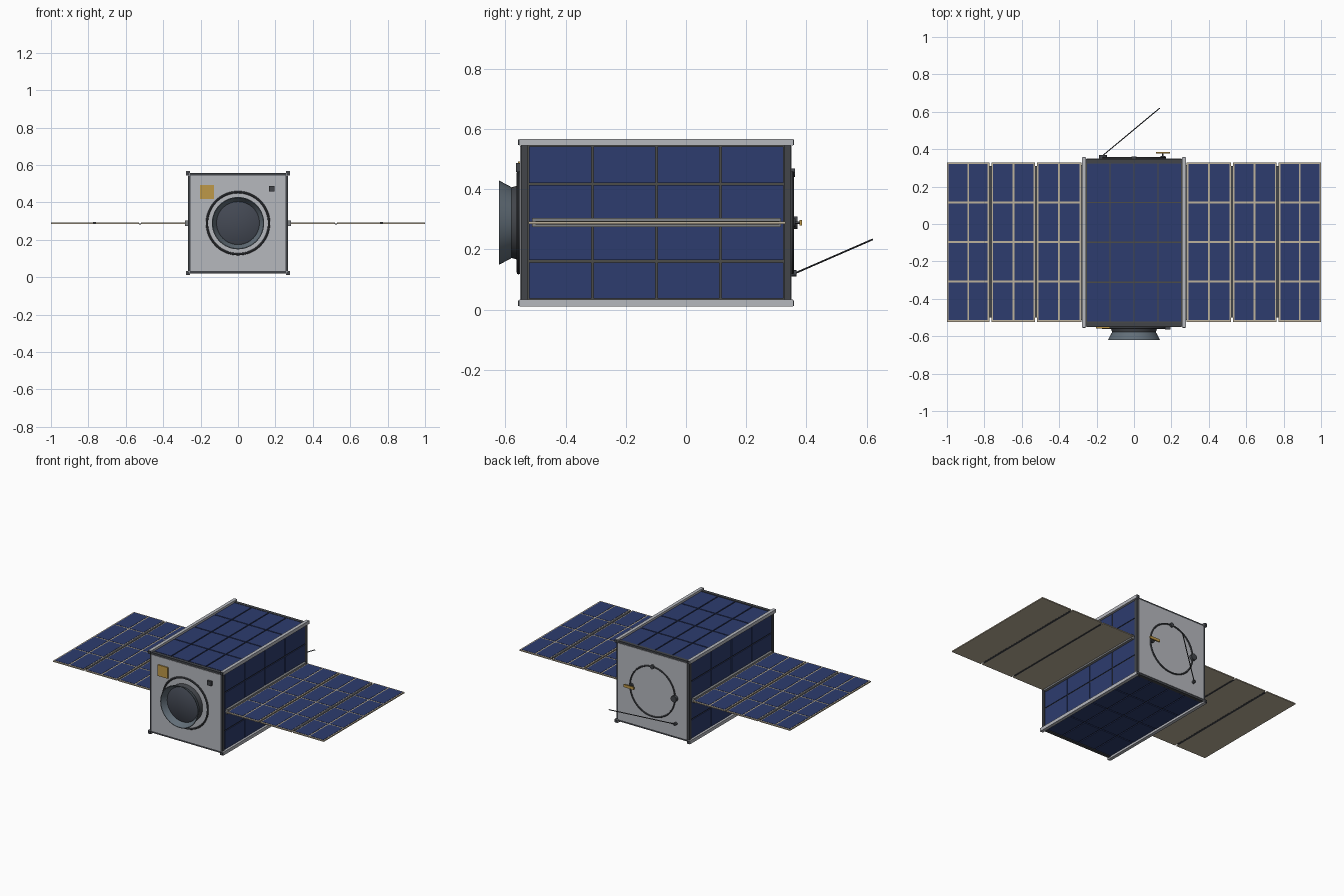
import bpy, bmesh, math
from mathutils import Matrix, Vector

if "Cube" in bpy.data.objects:
    bpy.data.objects.remove(bpy.data.objects["Cube"])

CZ = 0.289            # height of the long axis


def srgb(r, g, b):
    f = lambda c: c / 12.92 if c <= 0.04045 else ((c + 0.055) / 1.055) ** 2.4
    return (f(r / 255), f(g / 255), f(b / 255), 1)


def material(name, *rgb):
    m = bpy.data.materials.new(name)
    m.diffuse_color = srgb(*rgb)
    m.use_nodes = True
    m.node_tree.nodes["Principled BSDF"].inputs["Base Color"].default_value = m.diffuse_color
    return m


GREY = material("light_grey_metal", 182, 184, 190)
DARK = material("dark_grey_frame", 66, 69, 74)
BACK = material("olive_grey_backing", 76, 76, 72)
BLUE = material("solar_blue", 45, 60, 110)
BEIGE = material("beige_substrate", 190, 178, 156)
GOLD = material("gold_patch", 190, 152, 72)
LENS = material("lens_dark_blue", 68, 73, 84)
BAFFLE = material("baffle_blue_grey", 98, 110, 120)
HINGE = material("hinge_grey", 128, 130, 133)


def finish(name, bm, mat, smooth=False):
    bmesh.ops.recalc_face_normals(bm, faces=bm.faces)
    me = bpy.data.meshes.new(name)
    bm.to_mesh(me)
    bm.free()
    me.materials.append(mat)
    ob = bpy.data.objects.new(name, me)
    bpy.context.collection.objects.link(ob)
    if smooth:
        bpy.ops.object.select_all(action='DESELECT')
        ob.select_set(True)
        bpy.context.view_layer.objects.active = ob
        bpy.ops.object.shade_smooth_by_angle(angle=math.radians(35))
    return ob


def boxes(name, mat, items, turn=None):
    """Several boxes (x0, x1, y0, y1, z0, z1) in one object."""
    bm = bmesh.new()
    for x0, x1, y0, y1, z0, z1 in items:
        m = (Matrix.Translation(((x0 + x1) / 2, (y0 + y1) / 2, (z0 + z1) / 2))
             @ Matrix.Diagonal((abs(x1 - x0), abs(y1 - y0), abs(z1 - z0), 1)))
        bmesh.ops.create_cube(bm, size=1, matrix=m)
    if turn:
        bmesh.ops.transform(bm, matrix=turn, verts=bm.verts)
    return finish(name, bm, mat)


def lathe(name, mat, profile, x=0, z=CZ, closed=False, n=48):
    """Spin (radius, y) points around an axis parallel to y."""
    bm = bmesh.new()
    vs = [bm.verts.new((r, y, 0)) for r, y in profile]
    pairs = list(zip(vs, vs[1:])) + ([(vs[-1], vs[0])] if closed else [])
    es = [bm.edges.new(p) for p in pairs]
    bmesh.ops.spin(bm, geom=vs + es, cent=(0, 0, 0), axis=(0, 1, 0),
                   angle=2 * math.pi, steps=n, use_merge=True)
    bmesh.ops.remove_doubles(bm, verts=bm.verts, dist=1e-5)
    bmesh.ops.translate(bm, verts=bm.verts, vec=(x, 0, z))
    return finish(name, bm, mat, True)


def ring(name, mat, R, r, y):
    pts = [(R + r * math.cos(a * math.pi / 4), y + r * math.sin(a * math.pi / 4)) for a in range(8)]
    return lathe(name, mat, pts, closed=True, n=64)


def knob(name, mat, r, y0, y1, x, z, n=24):
    return lathe(name, mat, [(0, y0), (r, y0), (r, y1), (0, y1)], x, z, n=n)


def cells(x0, x1, y0, y1, z0, z1, nx, ny, gap):
    dx, dy, g = (x1 - x0) / nx, (y1 - y0) / ny, gap / 2
    return [(x0 + i * dx + g, x0 + (i + 1) * dx - g, y0 + j * dy + g, y0 + (j + 1) * dy - g, z0, z1)
            for i in range(nx) for j in range(ny)]


# Body core, end frames and end plates
boxes("body_core", BACK, [(-.262, .262, -.53, .335, CZ - .262, CZ + .262)])
for tag, y0, y1, py in (("front", -.548, -.526, -.551), ("rear", .326, .348, .351)):
    boxes(tag + "_frame", DARK, [(-.268, .268, y0, y1, CZ - .268, CZ + .268)])
    boxes(tag + "_plate", GREY, [(-.255, .255, py, (y0 + y1) / 2, CZ - .255, CZ + .255)])

# Corner rails with dark end caps
corners = [(sx * .267, CZ + sz * .267) for sx in (-1, 1) for sz in (-1, 1)]
boxes("corner_rails", GREY, [(x - .011, x + .011, -.552, .355, z - .011, z + .011) for x, z in corners])
boxes("rail_end_caps", DARK, [(x - .009, x + .009, -.557, .359, z - .009, z + .009) for x, z in corners])

# Solar cells on the four long sides
for k, tag in enumerate(("top", "right", "bottom", "left")):
    turn = Matrix.Translation((0, 0, CZ)) @ Matrix.Rotation(k * math.pi / 2, 4, 'Y')
    boxes(tag + "_body_cells", BLUE,
          cells(-.256, .256, -.524, .328, .258, .267, 4, 4, .007), turn)

# Folding wings: three hinged panels on each side
spans = ((.282, .519), (.528, .762), (.773, 1.0))
for s, tag in ((-1, "left"), (1, "right")):
    panels, blue = [], []
    for a, b in spans:
        x0, x1 = sorted((s * a, s * b))
        panels.append((x0, x1, -.523, .33, CZ - .004, CZ + .003))
        blue += cells(x0 + .004, x1 - .004, -.519, .326, CZ + .002, CZ + .0045, 2, 4, .010)
    boxes(tag + "_wing_panels", BEIGE, panels)
    boxes(tag + "_wing_cells", BLUE, blue)
    boxes(tag + "_root_hinge", HINGE, [(s * .26, s * .284, -.512, .316, CZ - .015, CZ + .015)])
    boxes(tag + "_inner_hinge", DARK, [(s * .518, s * .529, -.50, .31, CZ - .006, CZ - .001)])
    boxes(tag + "_outer_hinge", DARK, [(s * .760, s * .775, -.50, .31, CZ - .005, CZ + .005)])

# Front instrument: ring, collar, flared baffle and lens
ring("front_ring", DARK, .166, .006, -.556)
lathe("baffle_collar", DARK, [(.126, -.545), (.124, -.556), (.117, -.58), (.105, -.58), (.105, -.545)], closed=True)
lathe("flared_baffle", BAFFLE, [(.117, -.578), (.140, -.621), (.136, -.621), (.112, -.578)], closed=True)
lathe("lens", LENS, [(0, -.59), (.108, -.588), (.115, -.583), (.112, -.575), (0, -.575)])

# Front patch antenna and sensor
boxes("front_patch", GOLD, [(-.203, -.129, -.558, -.548, .418, .492)])
boxes("front_sensor", DARK, [(.166, .196, -.565, -.548, .457, .487)])

# Rear ring and fittings on it
ring("rear_ring", DARK, .166, .005, .354)
knob("rear_side_knob", DARK, .021, .348, .370, -.166, CZ)
knob("rear_top_knob", DARK, .014, .348, .362, 0, CZ + .166)
knob("rear_plate_base", DARK, .014, .348, .364, .155, CZ)
knob("rear_plate_stem", DARK, .004, .36, .38, .155, CZ, 12)
boxes("rear_gold_plate", GOLD, [(.118, .193, .377, .385, CZ - .009, CZ + .009)])

# Whip antenna
knob("antenna_base", DARK, .010, .348, .367, -.172, .121)
a, b = Vector((-.172, .362, .121)), Vector((.137, .619, .233))
bm = bmesh.new()
m = Matrix.Translation((a + b) / 2) @ (b - a).to_track_quat('Z', 'Y').to_matrix().to_4x4()
bmesh.ops.create_cone(bm, cap_ends=True, segments=10, radius1=.003, radius2=.003,
                      depth=(b - a).length, matrix=m)
finish("whip_antenna", bm, DARK, True)
